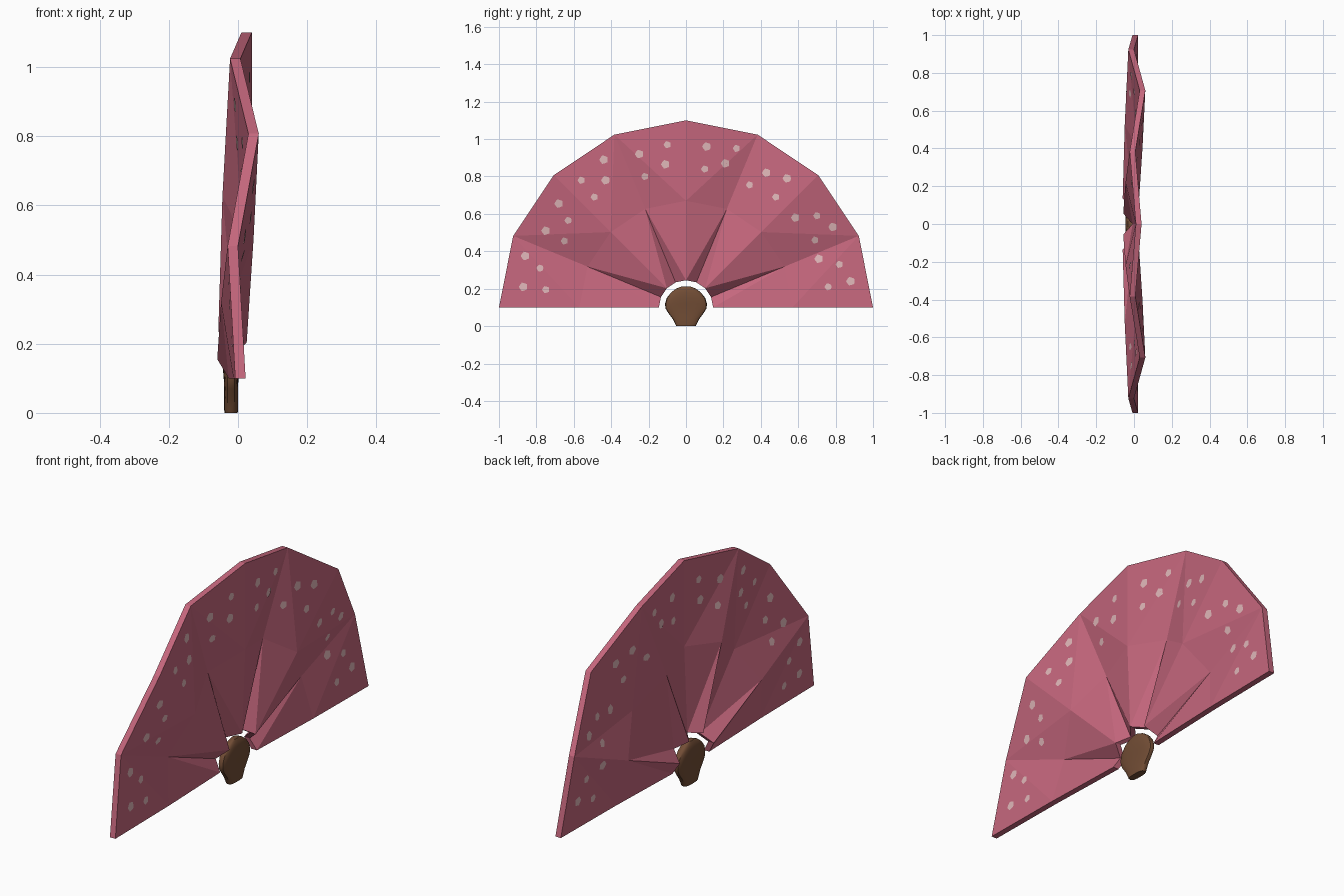
import bpy, bmesh, math
from mathutils import Vector
from mathutils.bvhtree import BVHTree

if "Cube" in bpy.data.objects:
    bpy.data.objects.remove(bpy.data.objects["Cube"])


def material(name, rgb):
    m = bpy.data.materials.new(name)
    m.diffuse_color = (*rgb, 1)
    m.use_nodes = True
    m.node_tree.nodes["Principled BSDF"].inputs["Base Color"].default_value = m.diffuse_color
    return m


ROSE = material("rose cloth", (0.56, 0.135, 0.205))
PALE = material("pale petals", (0.74, 0.47, 0.48))
BROWN = material("brown wood", (0.17, 0.075, 0.036))


def finish(name, bm, mat, normals=True):
    if normals:
        bmesh.ops.recalc_face_normals(bm, faces=bm.faces[:])
    me = bpy.data.meshes.new(name)
    bm.to_mesh(me)
    bm.free()
    me.materials.append(mat)
    ob = bpy.data.objects.new(name, me)
    bpy.context.collection.objects.link(ob)
    return ob


# Pleated fan leaf: three rings (radius, x offsets for 0..90 degrees, mirrored to 180)
HUB = 0.1
HALF = 0.015
rings = [
    (0.145, [-0.012, -0.045, 0.010, -0.042, 0.008]),
    (0.57, [0.002, -0.034, 0.030, -0.030, 0.025]),
    (1.0, [0.007, -0.015, 0.045, -0.008, 0.025]),
]
bm = bmesh.new()
grid = {}
for side in (-1, 1):
    for r, (rad, xs) in enumerate(rings):
        for i in range(9):
            a = math.pi * i / 8
            x = xs[min(i, 8 - i)] + side * HALF
            grid[side, r, i] = bm.verts.new((x, rad * math.cos(a), HUB + rad * math.sin(a)))
    for r in range(2):
        for i in range(8):
            bm.faces.new([grid[side, r, i], grid[side, r + 1, i],
                          grid[side, r + 1, i + 1], grid[side, r, i + 1]])
# rim around the leaf
border = [(0, i) for i in range(9)] + [(1, 8)] + [(2, i) for i in range(8, -1, -1)] + [(1, 0)]
for (r0, i0), (r1, i1) in zip(border, border[1:] + border[:1]):
    bm.faces.new([grid[-1, r0, i0], grid[-1, r1, i1], grid[1, r1, i1], grid[1, r0, i0]])
bmesh.ops.triangulate(bm, faces=bm.faces[:])
tree = BVHTree.FromBMesh(bm)
finish("fan_leaf", bm, ROSE)

# Painted petals: thin plates lying on both faces, four per panel
spots = [(-.86, .375), (-.78, .31), (-.87, .21), (-.75, .195), (-.68, .655), (-.63, .565),
         (-.75, .51), (-.65, .455), (-.44, .89), (-.56, .78), (-.43, .78), (-.49, .69),
         (-.25, .92), (-.10, .97), (-.11, .865), (-.22, .80), (.11, .96), (.27, .95),
         (.21, .87), (.10, .84), (.43, .82), (.34, .755), (.54, .79), (.48, .69),
         (.585, .58), (.70, .59), (.785, .53), (.69, .46), (.71, .36), (.82, .33),
         (.88, .24), (.76, .21)]
bm = bmesh.new()
for n, (y, z) in enumerate(spots):
    size = 0.024 if n % 2 == 0 else 0.020
    for side in (-1, 1):
        ring = []
        for k in range(10):
            a = side * 2 * math.pi * k / 10
            rr = size * (1.0 if k % 2 else 0.85)
            hit = tree.ray_cast(Vector((side, y + rr * math.cos(a), z + rr * math.sin(a))),
                                Vector((-side, 0, 0)))[0]
            if hit:
                ring.append(bm.verts.new(hit + Vector((side * 0.002, 0, 0))))
        if len(ring) > 2:
            bm.faces.new(ring)
finish("petal_spots", bm, PALE, normals=False)

# Handle: rounded loft through (height, half width, half depth)
sections = [(0, .052, .019), (.01, .057, .020), (.04, .072, .020), (.07, .095, .020),
            (.095, .110, .021), (.12, .112, .023), (.15, .103, .025), (.18, .080, .024),
            (.20, .053, .020), (.213, .022, .013)]
SEG = 20
bm = bmesh.new()
loops = []
for z, w, d in sections:
    loop = []
    for k in range(SEG):
        a = 2 * math.pi * k / SEG
        c, s = math.cos(a), math.sin(a)
        loop.append(bm.verts.new((-0.02 + d * math.copysign(abs(c) ** 0.6, c),
                                  w * math.copysign(abs(s) ** 0.8, s), z)))
    loops.append(loop)
for lo, hi in zip(loops, loops[1:]):
    for k in range(SEG):
        bm.faces.new([lo[k], lo[(k + 1) % SEG], hi[(k + 1) % SEG], hi[k]])
bm.faces.new(loops[0])
bm.faces.new(loops[-1])
handle = finish("handle", bm, BROWN)
bpy.context.view_layer.objects.active = handle
handle.select_set(True)
bpy.ops.object.shade_smooth_by_angle(angle=math.radians(40))
